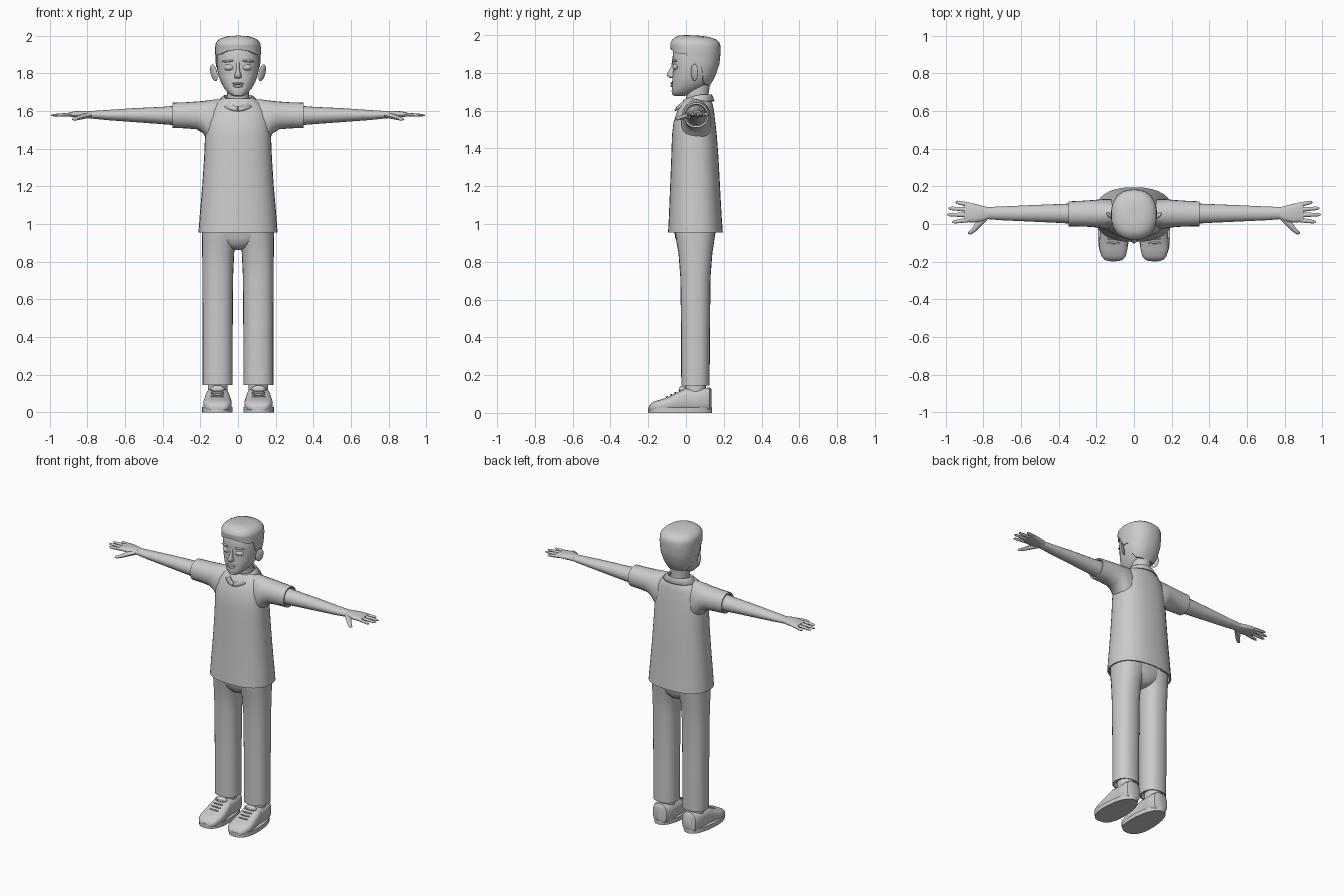
import bpy, bmesh, math
from mathutils import Vector, Matrix

grey = bpy.data.materials.new("plain_grey")
grey.diffuse_color = (0.6, 0.6, 0.6, 1)


def finish(name, bm, mirror=False, angle=40):
    bmesh.ops.recalc_face_normals(bm, faces=bm.faces)
    me = bpy.data.meshes.new(name)
    bm.to_mesh(me)
    bm.free()
    ob = bpy.data.objects.new(name, me)
    bpy.context.collection.objects.link(ob)
    me.materials.append(grey)
    bpy.ops.object.select_all(action='DESELECT')
    ob.select_set(True)
    bpy.context.view_layer.objects.active = ob
    bpy.ops.object.shade_smooth_by_angle(angle=math.radians(angle))
    if mirror:
        ob.modifiers.new("Mirror", 'MIRROR').use_mirror_merge = False
    return ob


def bridge(bm, rings, closed=True):
    n = len(rings[0])
    for r, s in zip(rings, rings[1:]):
        for i in range(n if closed else n - 1):
            j = (i + 1) % n
            bm.faces.new((r[i], r[j], s[j], s[i]))


def unit(a, power):
    c, s = math.cos(a), math.sin(a)
    e = 2 / power
    return math.copysign(abs(c) ** e, c), math.copysign(abs(s) ** e, s)


def loft(name, axis, rings, n=24, power=2.2, mirror=False, angle=40):
    """Rings are (position on axis, min a, max a, min b, max b)."""
    bm = bmesh.new()
    loops = []
    for p, a0, a1, b0, b1 in rings:
        loop = []
        for i in range(n):
            u, v = unit(2 * math.pi * i / n, power)
            co = [(a0 + a1) / 2 + u * (a1 - a0) / 2, (b0 + b1) / 2 + v * (b1 - b0) / 2]
            co.insert(axis, p)
            loop.append(bm.verts.new(co))
        loops.append(loop)
    bridge(bm, loops)
    bm.faces.new(loops[0])
    bm.faces.new(loops[-1])
    return finish(name, bm, mirror, angle)


def tube(name, pts, radii, n=10, flat=1.0, mirror=True):
    bm = bmesh.new()
    pts = [Vector(p) for p in pts]
    d = (pts[-1] - pts[0]).normalized()
    side = d.cross(Vector((0, 0, 1))).normalized()
    up = side.cross(d)
    loops = []
    for p, r in zip(pts, radii):
        angs = [2 * math.pi * i / n for i in range(n)]
        loops.append([bm.verts.new(p + side * r * math.cos(a) + up * r * flat * math.sin(a)) for a in angs])
    bridge(bm, loops)
    bm.faces.new(loops[0])
    bm.faces.new(loops[-1])
    return finish(name, bm, mirror)


def ball(name, loc, size, rot=(0, 0, 0), mirror=False):
    bm = bmesh.new()
    m = Matrix.Translation(loc)
    for ang, ax in zip(rot, 'XYZ'):
        m = m @ Matrix.Rotation(ang, 4, ax)
    bmesh.ops.create_uvsphere(bm, u_segments=16, v_segments=10, radius=1,
                              matrix=m @ Matrix.Diagonal((*size, 1)))
    return finish(name, bm, mirror)


# Shirt body, with a hollow hem, and sleeves flaring into the chest
loft("shirt_body", 2, [
    (1.0, -.19, .19, -.075, .175), (.957, -.2, .2, -.085, .185), (.955, -.21, .21, -.095, .195),
    (1.05, -.203, .203, -.09, .188), (1.2, -.19, .19, -.084, .18), (1.35, -.18, .18, -.078, .172),
    (1.47, -.175, .175, -.074, .163), (1.54, -.172, .172, -.066, .155), (1.6, -.155, .155, -.046, .148),
    (1.64, -.125, .125, -.025, .14), (1.665, -.09, .09, -.005, .125)], 32, 2.4)
loft("sleeves", 0, [
    (.06, -.01, .12, 1.4, 1.662), (.13, -.025, .133, 1.41, 1.66), (.165, -.025, .132, 1.45, 1.656),
    (.185, -.02, .13, 1.482, 1.653), (.22, -.016, .127, 1.503, 1.65), (.28, -.013, .123, 1.508, 1.646),
    (.347, -.012, .12, 1.51, 1.644), (.346, -.004, .112, 1.52, 1.634), (.325, -.002, .11, 1.522, 1.63)],
    24, 2.1, True)

# Folded collar, dipping into a V at the front
bm = bmesh.new()
rows = [[], [], []]
for i in range(33):
    t = -math.pi + .02 + (2 * math.pi - .04) * i / 32
    k = (1 - math.cos(t)) / 2          # 0 at the back, 1 at the front
    x, y = math.sin(t), math.cos(t)
    drop = k ** 4
    rows[0].append(bm.verts.new((x * .066, .062 + y * .066 - .03 * drop, 1.672 - .055 * drop)))
    rows[1].append(bm.verts.new((x * .076, .062 + y * .074 - .036 * drop, 1.686 - .062 * drop)))
    rows[2].append(bm.verts.new((x * .112, .062 + y * .09 - .034 * drop, 1.652 - .05 * drop)))
bridge(bm, rows, False)
ob = finish("collar", bm)
ob.modifiers.new("Thickness", 'SOLIDIFY').thickness = .008

# Trousers
loft("trouser_legs", 2, [
    (.175, .045, .172, -.01, .11), (.147, .035, .182, -.018, .118), (.145, .028, .188, -.025, .125),
    (.45, .028, .188, -.026, .127), (.72, .026, .189, -.03, .13), (.85, .02, .19, -.04, .14),
    (.9, .005, .19, -.05, .148), (.97, -.01, .19, -.06, .157)], 24, 2.3, True)
loft("trouser_seat", 2, [
    (.862, -.03, .03, .0, .1), (.872, -.055, .055, -.025, .125), (.895, -.11, .11, -.045, .143),
    (.93, -.17, .17, -.058, .153), (.99, -.185, .185, -.065, .16)], 28, 2.3)

# Socks and shoes
loft("socks", 2, [(.1, .056, .16, -.005, .105), (.16, .056, .16, -.005, .105)], 20, 2, True)
loft("shoe_uppers", 1, [
    (-.197, .08, .136, .01, .03), (-.19, .06, .156, .008, .045), (-.17, .043, .173, .005, .06),
    (-.13, .034, .184, .005, .072), (-.09, .034, .184, .005, .086), (-.04, .04, .178, .005, .112),
    (-.005, .044, .173, .005, .131), (.05, .044, .172, .005, .127), (.1, .046, .17, .005, .132),
    (.125, .058, .158, .005, .134), (.134, .078, .138, .01, .125)], 24, 2.9, True)
bm = bmesh.new()
loops = []
for z in (0, .028):
    loop = []
    for i in range(28):
        u, v = unit(2 * math.pi * i / 28, 2.5)
        w = .082 + .006 * max(0, -v) - .014 * max(0, v)
        loop.append(bm.verts.new((.11 + u * w, -.031 + v * .169, z)))
    loops.append(loop)
bridge(bm, loops)
for l in loops:
    bm.faces.new(l)
finish("shoe_soles", bm, True)
for i in range(4):
    y = -.1 + .022 * i
    ball("laces", (.109, y, .083 + .0115 * i), (.036, .005, .006), (.45, 0, 0), True)
ball("shoe_tongues", (.109, -.018, .122), (.04, .02, .022), (.3, 0, 0), True)

# Arms and hands
loft("arms", 0, [
    (.3, .0, .11, 1.522, 1.63), (.4, .006, .106, 1.53, 1.622), (.55, .013, .1, 1.541, 1.615),
    (.7, .02, .093, 1.552, 1.605), (.78, .026, .09, 1.56, 1.6), (.8, .026, .09, 1.562, 1.6)],
    20, 2, True)
loft("palms", 0, [
    (.775, .027, .089, 1.562, 1.6), (.81, .014, .098, 1.564, 1.601), (.85, .008, .108, 1.567, 1.6),
    (.885, .01, .112, 1.569, 1.595), (.9, .018, .106, 1.572, 1.591)], 20, 2.5, True)
for base, tip in (((.87, .1), (.947, .117)), ((.87, .076), (.986, .084)),
                  ((.87, .048), (.992, .05)), ((.87, .023), (.965, .01))):
    a, b = Vector((*base, 1.582)), Vector((*tip, 1.577))
    tube("fingers", [a.lerp(b, t) for t in (0, .5, .88, 1)], (.0125, .011, .009, .003), 10, .8)
tube("thumbs", [(.79, .035, 1.578), (.825, .0, 1.57), (.85, -.03, 1.562), (.872, -.048, 1.556),
                (.88, -.052, 1.555)], (.018, .017, .013, .01, .003), 10, .8)

# Neck, head and ears
loft("neck", 2, [(1.59, -.06, .06, -.01, .125), (1.64, -.06, .06, .0, .125), (1.69, -.058, .058, .0, .12),
                 (1.76, -.062, .062, .0, .13)], 20, 2)
loft("head", 2, [
    (1.678, -.022, .022, -.06, -.01), (1.683, -.036, .036, -.071, .02), (1.7, -.056, .056, -.076, .05),
    (1.72, -.073, .073, -.074, .09), (1.75, -.09, .09, -.073, .13), (1.78, -.102, .102, -.072, .15),
    (1.82, -.11, .11, -.067, .165), (1.86, -.113, .113, -.073, .17), (1.91, -.113, .113, -.068, .17),
    (1.955, -.105, .105, -.055, .16), (1.98, -.08, .08, -.03, .13)], 32, 2.3)
ball("ears", (.128, .045, 1.803), (.009, .024, .046), (0, .22, -.75), True)

# Hair cap: hairline height depends on the direction around the head
prof = [(1.72, .08, -.06, .118), (1.78, .107, -.074, .155), (1.85, .118, -.077, .178), (1.92, .122, -.08, .184),
        (1.955, .12, -.084, .181), (1.975, .108, -.074, .166), (1.99, .083, -.056, .125), (1.998, .05, -.035, .07),
        (2.0, .004, -.002, .004)]
line = [(0, 1.925), (25, 1.918), (50, 1.9), (72, 1.9), (80, 1.83), (95, 1.835), (104, 1.83),
        (115, 1.765), (130, 1.74), (180, 1.73)]


def interp(table, x):
    for p, q in zip(table, table[1:]):
        if x <= q[0]:
            t = max(0, (x - p[0]) / (q[0] - p[0]))
            return [a + (b - a) * t for a, b in zip(p[1:], q[1:])]
    return table[-1][1:]


bm = bmesh.new()
loops = []
N = 56
for k in range(-1, 15):
    loop = []
    for i in range(N):
        a = 2 * math.pi * i / N
        deg = math.degrees(min(a, 2 * math.pi - a))
        low = interp(line, deg)[0]
        z = low + (2.0 - low) * (1 - (1 - max(k, 0) / 14) ** 1.6)
        rx, yf, yb = interp(prof, z)
        s = .9 if k < 0 else 1
        u, v = unit(a - math.pi / 2, 2.3)
        loop.append(bm.verts.new((u * rx * s, (yf + yb) / 2 + v * (yb - yf) / 2 * s, z)))
    loops.append(loop)
bridge(bm, loops)
bm.faces.new(loops[-1])
finish("hair", bm, angle=50)

# Face features
loft("nose", 2, [(1.772, -.008, .008, -.082, -.05), (1.777, -.019, .019, -.094, -.05),
                 (1.79, -.018, .018, -.104, -.05), (1.81, -.011, .011, -.092, -.05),
                 (1.835, -.008, .008, -.078, -.05), (1.865, -.011, .011, -.074, -.05)], 14, 2, angle=60)
ball("eyelids", (.05, -.056, 1.832), (.027, .01, .018), (0, 0, .35), True)
ball("eyeballs", (.05, -.061, 1.831), (.019, .009, .012), (0, 0, .35), True)
ball("eyebrows", (.054, -.061, 1.865), (.033, .008, .006), (0, .08, .35), True)
ball("upper_lip", (0, -.073, 1.745), (.032, .009, .006))
ball("lower_lip", (0, -.073, 1.732), (.026, .009, .007))
